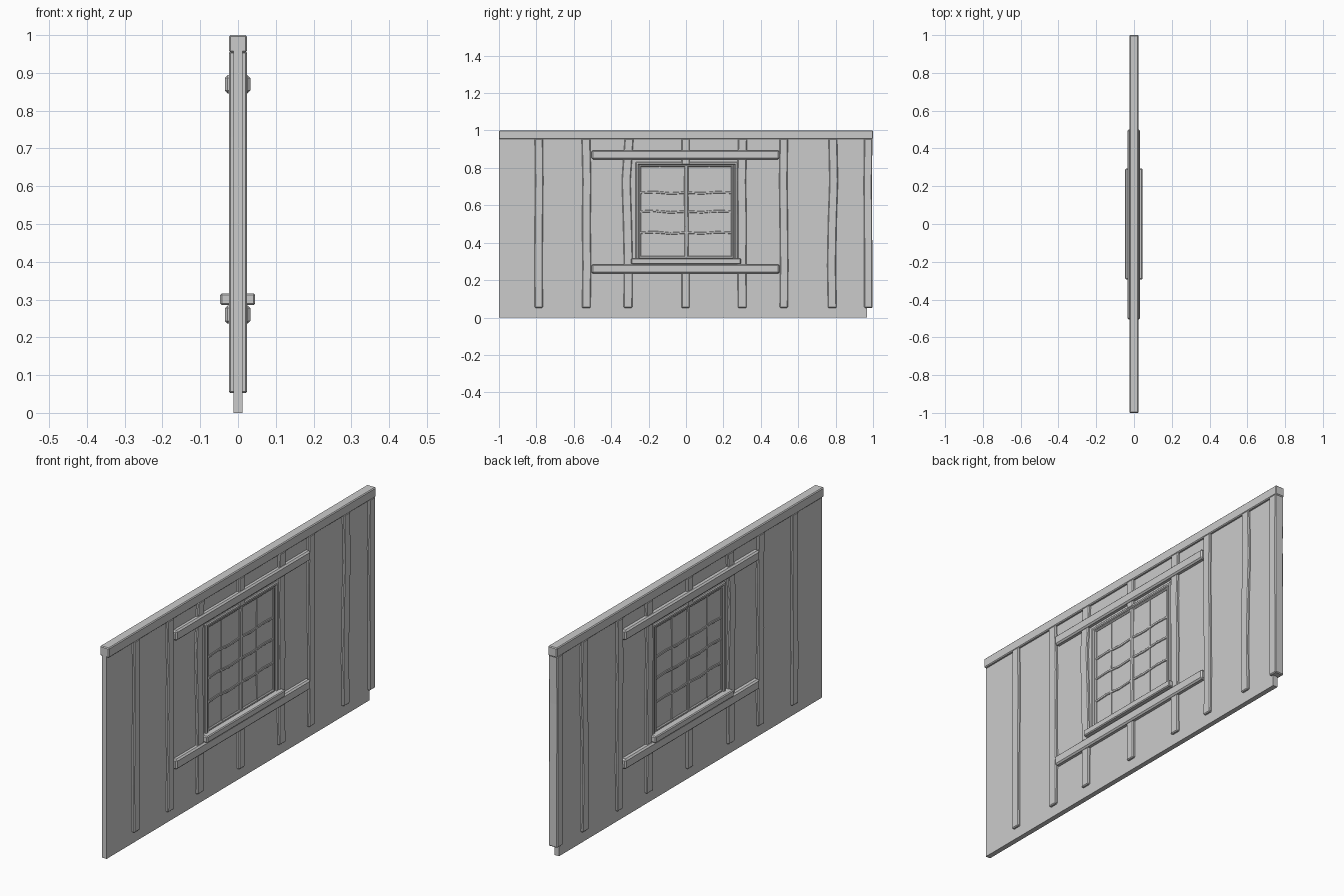
import bpy, bmesh
from mathutils import Vector

cube = bpy.data.objects.get("Cube")
if cube:
    bpy.data.objects.remove(cube, do_unlink=True)

grey = bpy.data.materials.new("plain_grey")
grey.use_nodes = True
grey.diffuse_color = (0.6, 0.6, 0.6, 1)
bsdf = next(n for n in grey.node_tree.nodes if n.type == "BSDF_PRINCIPLED")
bsdf.inputs["Base Color"].default_value = grey.diffuse_color


def timber(name, path, width, depth, bevel=0.004, x=0.0):
    """Loft a rectangle along (y, z) centres; width lies in the wall plane."""
    bm = bmesh.new()
    start, end = Vector(path[0]), Vector(path[-1])
    upright = abs(end.y - start.y) > abs(end.x - start.x)
    side = Vector((0, 1, 0)) if upright else Vector((0, 0, 1))
    out = Vector((1, 0, 0))
    rings = []
    for y, z in path:
        c = Vector((x, y, z))
        rings.append([bm.verts.new(c + side * (s * width / 2) + out * (t * depth / 2))
                      for s, t in ((-1, -1), (1, -1), (1, 1), (-1, 1))])
    for a, b in zip(rings, rings[1:]):
        for i in range(4):
            j = (i + 1) % 4
            bm.faces.new((a[i], a[j], b[j], b[i]))
    bm.faces.new(rings[0][::-1])
    bm.faces.new(rings[-1])
    bmesh.ops.recalc_face_normals(bm, faces=bm.faces)
    mesh = bpy.data.meshes.new(name)
    bm.to_mesh(mesh)
    bm.free()
    mesh.materials.append(grey)
    obj = bpy.data.objects.new(name, mesh)
    bpy.context.collection.objects.link(obj)
    if bevel:
        mod = obj.modifiers.new("worn_edges", "BEVEL")
        mod.width = bevel
        mod.segments = 1
        mod.limit_method = "ANGLE"
    return obj


def post(name, y, sway=(0, 0, 0, 0, 0), low=0.052, high=0.957, width=0.044, depth=0.047):
    n = len(sway) - 1
    path = [(y + s, low + (high - low) * i / n) for i, s in enumerate(sway)]
    return timber(name, path, width, depth)


def rail(name, z, y0, y1, width, depth, bevel=0.004, x=0.0, sway=(0, 0)):
    n = len(sway) - 1
    path = [(y0 + (y1 - y0) * i / n, z + s) for i, s in enumerate(sway)]
    return timber(name, path, width, depth, bevel, x)


# Plaster panel and the beam along its top
timber("wall_panel", [(-0.0165, 0), (-0.0165, 0.96)], 1.967, 0.024, 0)
rail("top_beam", 0.977, -1, 1, 0.046, 0.047)

# Upright timbers, slightly crooked
post("corner_post", 0.975, (0, 0, -0.002, -0.003, 0))
post("outer_post_right", -0.787, (0, -0.002, 0, 0.002, 0))
post("inner_post_right", -0.533, (0, 0.003, 0, 0.003, -0.002), width=0.046)
post("jamb_post_right", -0.31, (0, 0.002, -0.003, -0.01, 0.006), width=0.047)
post("jamb_post_left", 0.301, (0, -0.002, 0, -0.004, 0.002), width=0.047)
post("inner_post_left", 0.523, (0, 0.002, 0, -0.003, 0))
post("outer_post_left", 0.782, (0, -0.004, 0, 0.008, 0.003), width=0.046)
post("stud_below_window", -0.002, (0, 0, 0), high=0.25)
post("stud_above_window", -0.002, (0, 0, 0), low=0.82)

# Horizontal rails and the projecting sill
rail("upper_rail", 0.87, -0.505, 0.5, 0.048, 0.067, 0.007, -0.001)
rail("lower_rail", 0.26, -0.505, 0.5, 0.048, 0.067, 0.007, -0.001)
rail("window_sill", 0.301, -0.293, 0.293, 0.031, 0.092, 0.004, -0.001)

# Window casing, with thinner sash inside it
for name, y in (("right", -0.261), ("left", 0.268)):
    post("casing_" + name, y, (0, 0), 0.31, 0.832, 0.016, 0.044)
for name, y in (("right", -0.247), ("left", 0.248)):
    post("sash_side_" + name, y, (0, 0), 0.315, 0.82, 0.013, 0.036)
rail("casing_head", 0.824, -0.268, 0.275, 0.016, 0.044)
rail("sash_top", 0.812, -0.25, 0.25, 0.012, 0.036)
rail("sash_bottom", 0.322, -0.25, 0.25, 0.014, 0.036)

# Mullion and glazing bars
post("mullion", 0.002, (0, 0.001, -0.001, 0), 0.32, 0.815, 0.022, 0.036)
for name, y in (("right", -0.14), ("left", 0.124)):
    timber("upright_bar_" + name, [(y, 0.32), (y - 0.002, 0.57), (y, 0.815)], 0.008, 0.03, 0)
for i, z in enumerate((0.453, 0.566, 0.667)):
    rail("cross_bar_%d" % (i + 1), z, -0.25, 0.25, 0.012, 0.032, 0.002,
         sway=(0, 0.004, -0.004, 0.001, -0.003, 0.003, 0))
